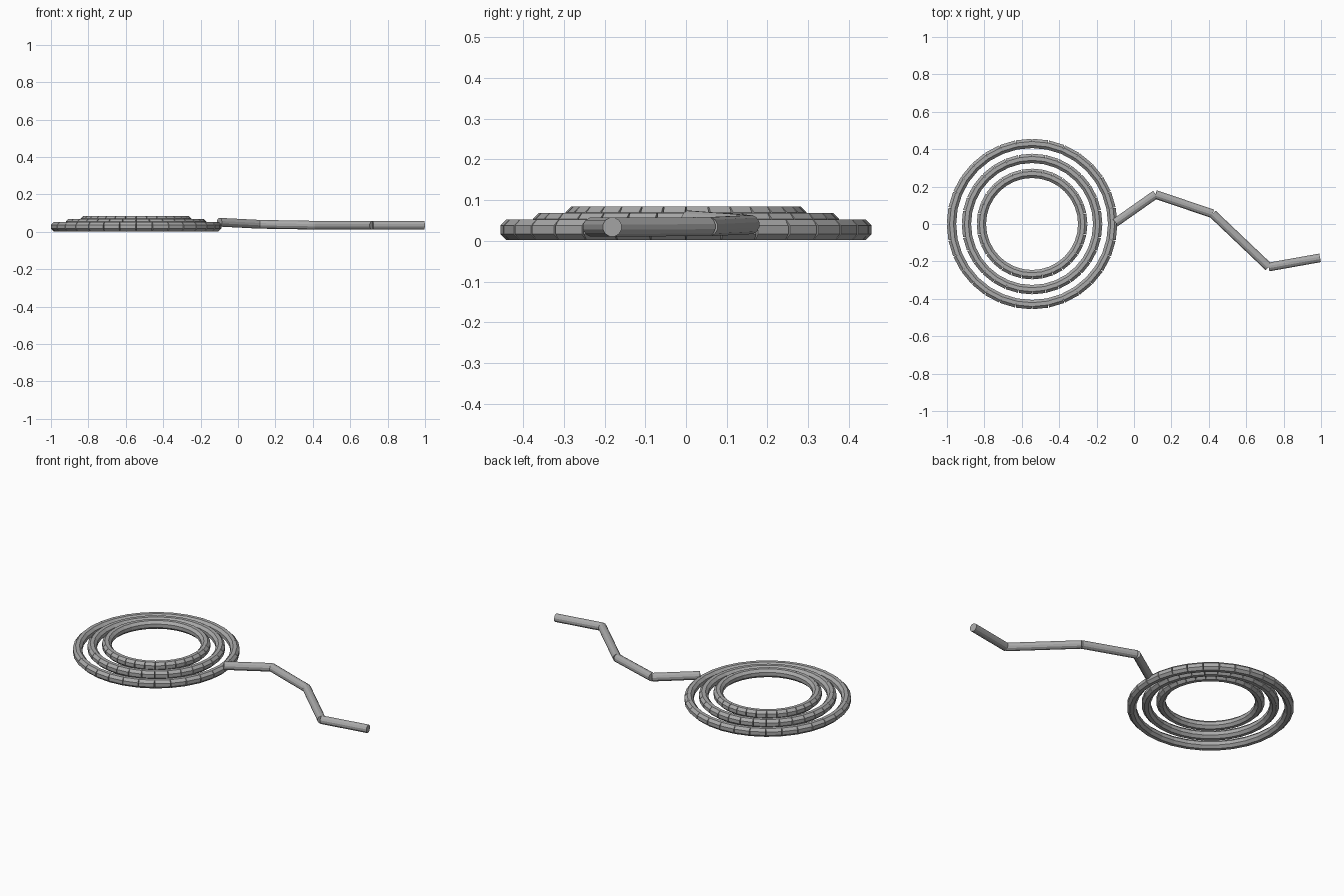
import bpy
import bmesh
from math import cos, sin, pi
from mathutils import Vector, Matrix

if "Cube" in bpy.data.objects:
    bpy.data.objects.remove(bpy.data.objects["Cube"], do_unlink=True)

metal = bpy.data.materials.new("grey_metal")
metal.use_nodes = True
GREY = (0.4, 0.4, 0.4, 1)
metal.diffuse_color = GREY
metal.node_tree.nodes["Principled BSDF"].inputs["Base Color"].default_value = GREY


def add_rod(bm, a, b, radius, sides):
    """Straight capped rod from a to b, with a flat facing sideways."""
    along = (b - a).normalized()
    side = along.cross(Vector((0, 0, 1))).normalized()
    up = side.cross(along)
    turn = Matrix((side, up, along)).transposed().to_4x4()
    place = Matrix.Translation((a + b) / 2) @ turn @ Matrix.Rotation(pi / sides, 4, "Z")
    bmesh.ops.create_cone(bm, cap_ends=True, segments=sides, radius1=radius,
                          radius2=radius, depth=(b - a).length, matrix=place)


def rod_chain(name, points, radius, sides):
    bm = bmesh.new()
    for a, b in zip(points, points[1:]):
        add_rod(bm, Vector(a), Vector(b), radius, sides)
    mesh = bpy.data.meshes.new(name)
    bm.to_mesh(mesh)
    bm.free()
    mesh.materials.append(metal)
    obj = bpy.data.objects.new(name, mesh)
    bpy.context.collection.objects.link(obj)


# Three stacked coils, each made of short straight rods
CENTRE_X, STEPS = -0.545, 32
for name, ring, z in (("outer_coil", 0.431, 0.027),
                      ("middle_coil", 0.351, 0.044),
                      ("inner_coil", 0.271, 0.06)):
    angles = [2 * pi * i / STEPS for i in range(STEPS + 1)]
    rod_chain(name, [(CENTRE_X + ring * cos(t), ring * sin(t), z) for t in angles],
              0.027, 8)

# Bent loose end
rod_chain("loose_end", [(-0.1, 0.007, 0.051), (0.115, 0.158, 0.04), (0.42, 0.055, 0.035),
                        (0.72, -0.23, 0.034), (0.995, -0.181, 0.034)], 0.024, 12)
